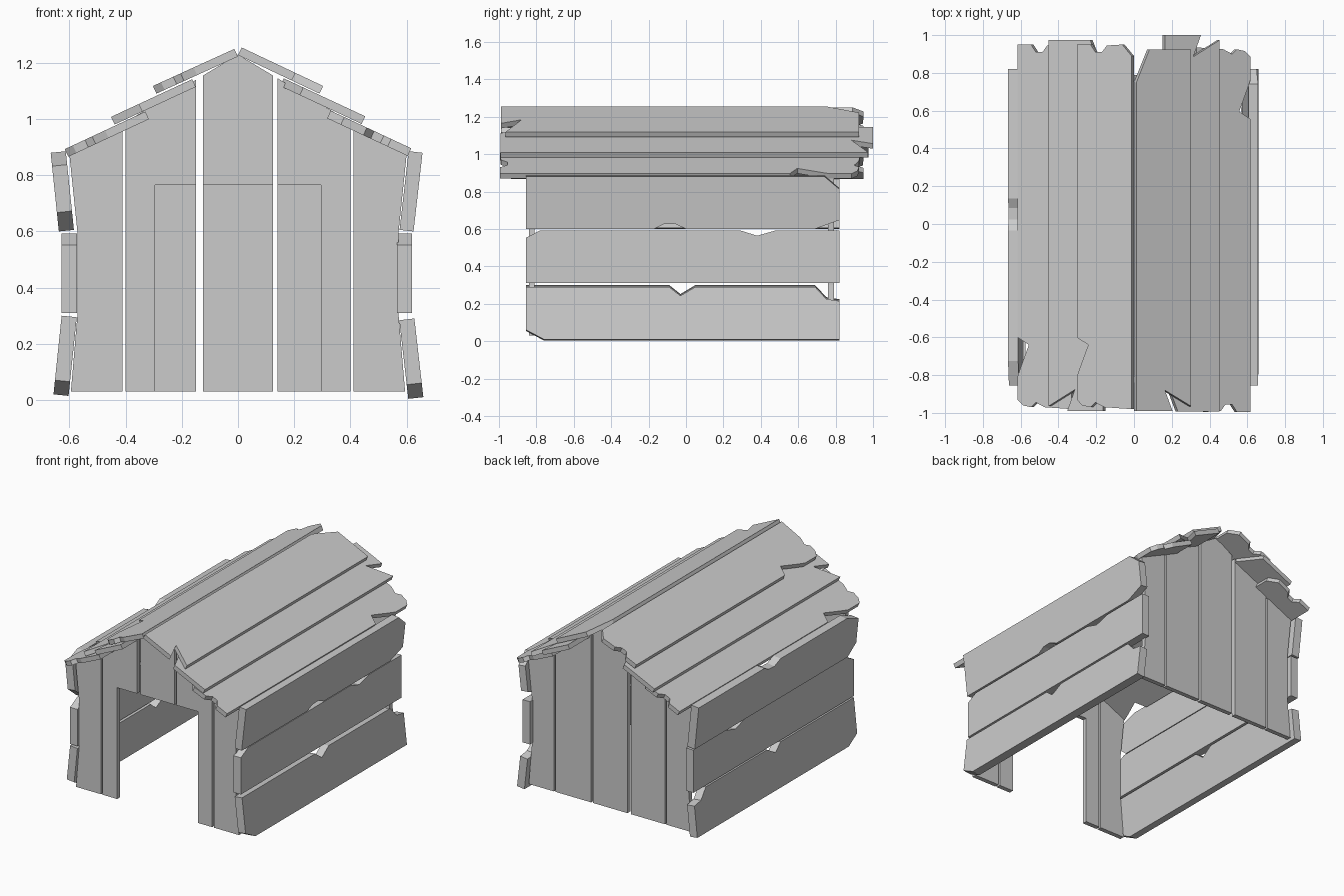
import bpy, bmesh
from mathutils import Vector

if "Cube" in bpy.data.objects:
    bpy.data.objects.remove(bpy.data.objects["Cube"])


def prism(name, pts, depth):
    """Extrude a flat outline (3D points) by a depth vector."""
    bm = bmesh.new()
    face = bm.faces.new([bm.verts.new(p) for p in pts])
    ext = bmesh.ops.extrude_face_region(bm, geom=[face], use_keep_orig=True)
    moved = [g for g in ext["geom"] if isinstance(g, bmesh.types.BMVert)]
    bmesh.ops.translate(bm, vec=depth, verts=moved)
    bmesh.ops.recalc_face_normals(bm, faces=bm.faces)
    me = bpy.data.meshes.new(name)
    bm.to_mesh(me)
    bm.free()
    ob = bpy.data.objects.new(name, me)
    bpy.context.collection.objects.link(ob)
    return ob


def plank(name, outline, a, b, thick, ys=1.0, yo=0.0):
    """Outline is (y, v); v runs 0..1 from a to b in the XZ plane.
    The board is thickened inward, toward the house centre."""
    a, b = Vector((a[0], 0, a[1])), Vector((b[0], 0, b[1]))
    d = b - a
    n = Vector((-d.z, 0, d.x)).normalized()
    centre = Vector((0, 0, 0.45))
    if n.dot(centre - (a + b) / 2) < 0:
        n = -n
    pts = [a + d * v + Vector((0, y * ys + yo, 0)) for y, v in outline]
    return prism(name, pts, n * thick)


# Roof boards: two broken outlines, reused and turned around
chipped = [(-.98, 0), (-.97, .5), (-.945, .66), (-.97, .75), (-.96, .9), (-.93, 1),
           (-.81, 1), (-.75, .93), (-.64, .79), (-.60, 1), (.95, 1), (.95, .75),
           (.91, .66), (.91, .54), (.945, .45), (.95, .17), (.89, 0)]
split = [(-.99, 0), (-.99, .66), (-.88, .52), (-.965, 1), (.925, 1), (.925, .24), (.75, 0)]
plank("roof_left_top", chipped, (-.013, 1.25), (-.303, 1.118), .03)
plank("roof_left_middle", split, (-.163, 1.142), (-.452, 1.008), .03, 1.026, .026)
plank("roof_left_low", chipped, (-.33, 1.027), (-.617, .893), .03)
plank("roof_right_top", split, (.013, 1.255), (.303, 1.118), .03)
plank("roof_right_middle", split, (.163, 1.145), (.453, 1.01), .03, -1.04, -.03)
plank("roof_right_low", chipped, (.33, 1.03), (.617, .896), .03, -1.0, -.045)

# Side boards, v = 0 at the lower edge
top = [(-.855, 0), (-.17, 0), (-.12, .09), (-.06, .1), (0, 0), (.69, 0),
       (.82, .17), (.82, .76), (.74, 1), (-.855, 1)]
middle = [(-.855, 0), (.82, 0), (.82, 1), (.48, 1), (.38, .9), (.29, 1),
          (-.78, 1), (-.855, .86)]
bottom = [(-.855, .18), (-.76, 0), (.82, 0), (.82, .73), (.75, .77), (.69, 1),
          (.05, 1), (-.03, .83), (-.09, 1), (-.855, 1)]
turned = [(-.035 - y, 1 - v) for y, v in top]
plank("side_right_top", top, (.625, .6), (.657, .88), .05)
plank("side_right_middle", middle, (.62, .31), (.62, .592), .054)
plank("side_right_bottom", bottom, (.66, .01), (.628, .29), .054)
plank("side_left_top", turned, (-.638, .6), (-.667, .88), .054)
plank("side_left_middle", middle, (-.628, .31), (-.628, .592), .054)
plank("side_left_bottom", bottom, (-.657, .02), (-.628, .3), .054)


# End walls: upright boards under the gable, doorway cut from the front
def roof(x):
    return (x, 1.23 - .6 * abs(x))


for end, y in (("front", -.84), ("back", .76)):
    def board(name, pts):
        prism(f"{end}_{name}", [(x, y, z) for x, z in pts], Vector((0, .03, 0)))

    base = .765 if end == "front" else .03
    board("centre_board", [(-.125, base), (.125, base), roof(.125), roof(0), roof(-.125)])
    for side, s, inner in (("left", -1, .15), ("right", 1, .14)):
        inner_pts = [(s * .4, .03), roof(s * .4), roof(s * inner)]
        if end == "front":
            inner_pts += [(s * inner, .765), (s * .295, .765), (s * .295, .03)]
        else:
            inner_pts += [(s * inner, .03)]
        board(side + "_inner_board", inner_pts)
        board(side + "_outer_board", [(s * .412, .03), (s * .595, .03), (s * .572, .3),
                                      (s * .572, .6), (s * .6, .87), roof(s * .412)])
